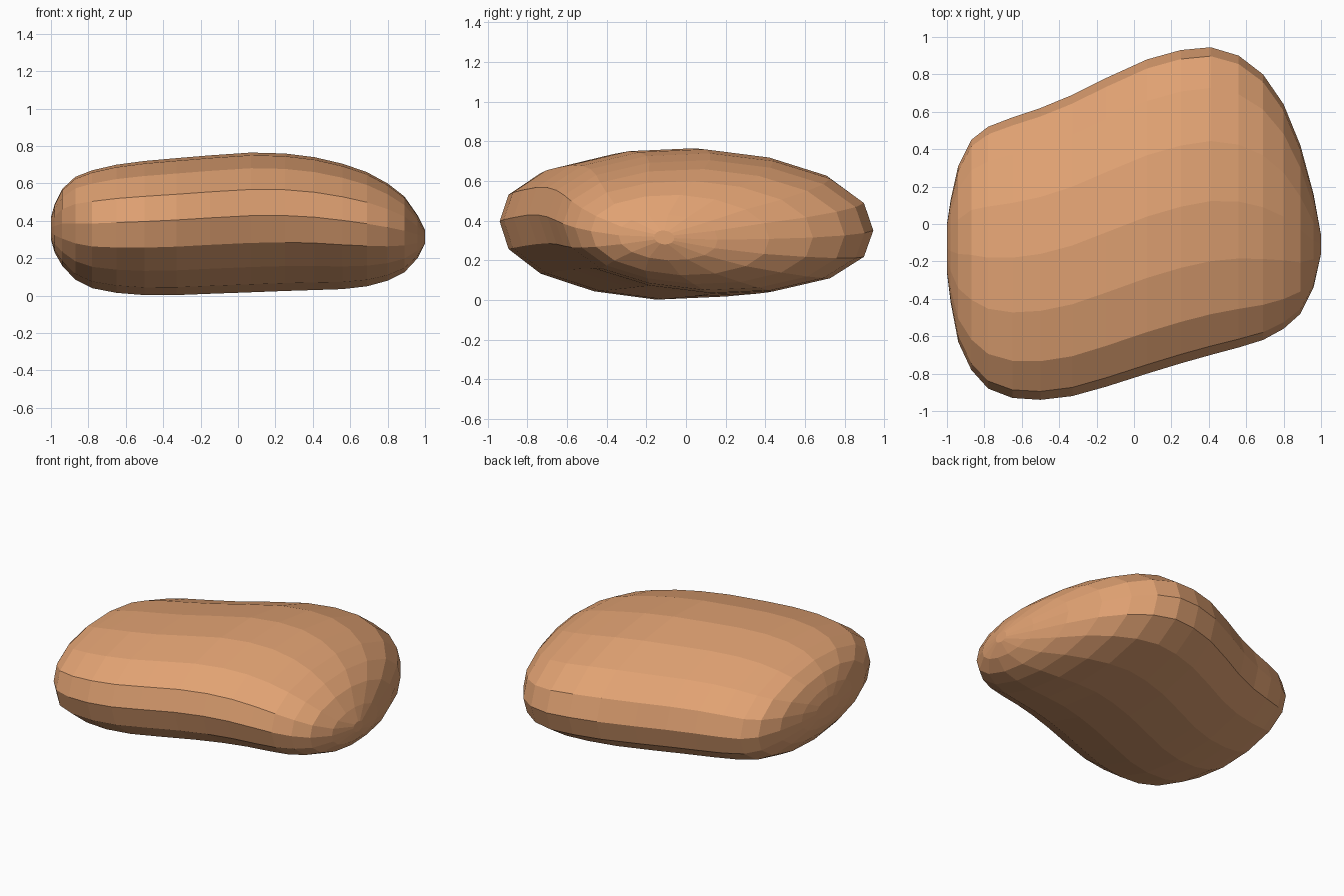
import bpy, bmesh
from math import sin, cos, pi

# Cross-sections along x: x, front y, back y, bottom z, top z
SECTIONS = [
    (-1.00, -0.26, 0.00, 0.30, 0.42),
    (-0.98, -0.42, 0.13, 0.23, 0.49),
    (-0.94, -0.63, 0.31, 0.16, 0.57),
    (-0.87, -0.78, 0.45, 0.085, 0.635),
    (-0.78, -0.88, 0.52, 0.04, 0.67),
    (-0.65, -0.93, 0.57, 0.015, 0.70),
    (-0.50, -0.94, 0.62, 0.003, 0.72),
    (-0.33, -0.92, 0.69, 0.003, 0.735),
    (-0.15, -0.87, 0.78, 0.01, 0.75),
    (0.07, -0.80, 0.88, 0.018, 0.765),
    (0.25, -0.745, 0.93, 0.025, 0.76),
    (0.41, -0.70, 0.945, 0.03, 0.74),
    (0.56, -0.66, 0.90, 0.035, 0.705),
    (0.69, -0.62, 0.80, 0.05, 0.66),
    (0.80, -0.56, 0.64, 0.08, 0.60),
    (0.89, -0.48, 0.42, 0.125, 0.53),
    (0.96, -0.34, 0.16, 0.20, 0.43),
    (1.00, -0.16, -0.06, 0.28, 0.35),
]
SIDES = 16

# Pebble body lofted through the sections, slightly tilted front to back
bm = bmesh.new()
rings = []
for x, yf, yb, zb, zt in SECTIONS:
    cy, hy = (yf + yb) / 2, (yb - yf) / 2
    cz, hz = (zt + zb) / 2, (zt - zb) / 2
    ring = []
    for i in range(SIDES):
        a = 2 * pi * i / SIDES
        z = cz + hz * sin(a) - 0.035 * cos(a) * hz / 0.36
        y = cy + hy * cos(a) * (1 + 0.04 * sin(2 * a) ** 2)
        ring.append(bm.verts.new((x, y, max(z, 0))))
    rings.append(ring)
for r, s in zip(rings, rings[1:]):
    for i in range(SIDES):
        j = (i + 1) % SIDES
        bm.faces.new((r[i], r[j], s[j], s[i]))
bm.faces.new(rings[0])
bm.faces.new(rings[-1])
bmesh.ops.recalc_face_normals(bm, faces=bm.faces)

mesh = bpy.data.meshes.new("pebble")
bm.to_mesh(mesh)
bm.free()
pebble = bpy.data.objects.new("pebble", mesh)
bpy.context.collection.objects.link(pebble)

# Warm clay colour
mat = bpy.data.materials.new("clay")
mat.diffuse_color = (0.75, 0.36, 0.17, 1)
mesh.materials.append(mat)
